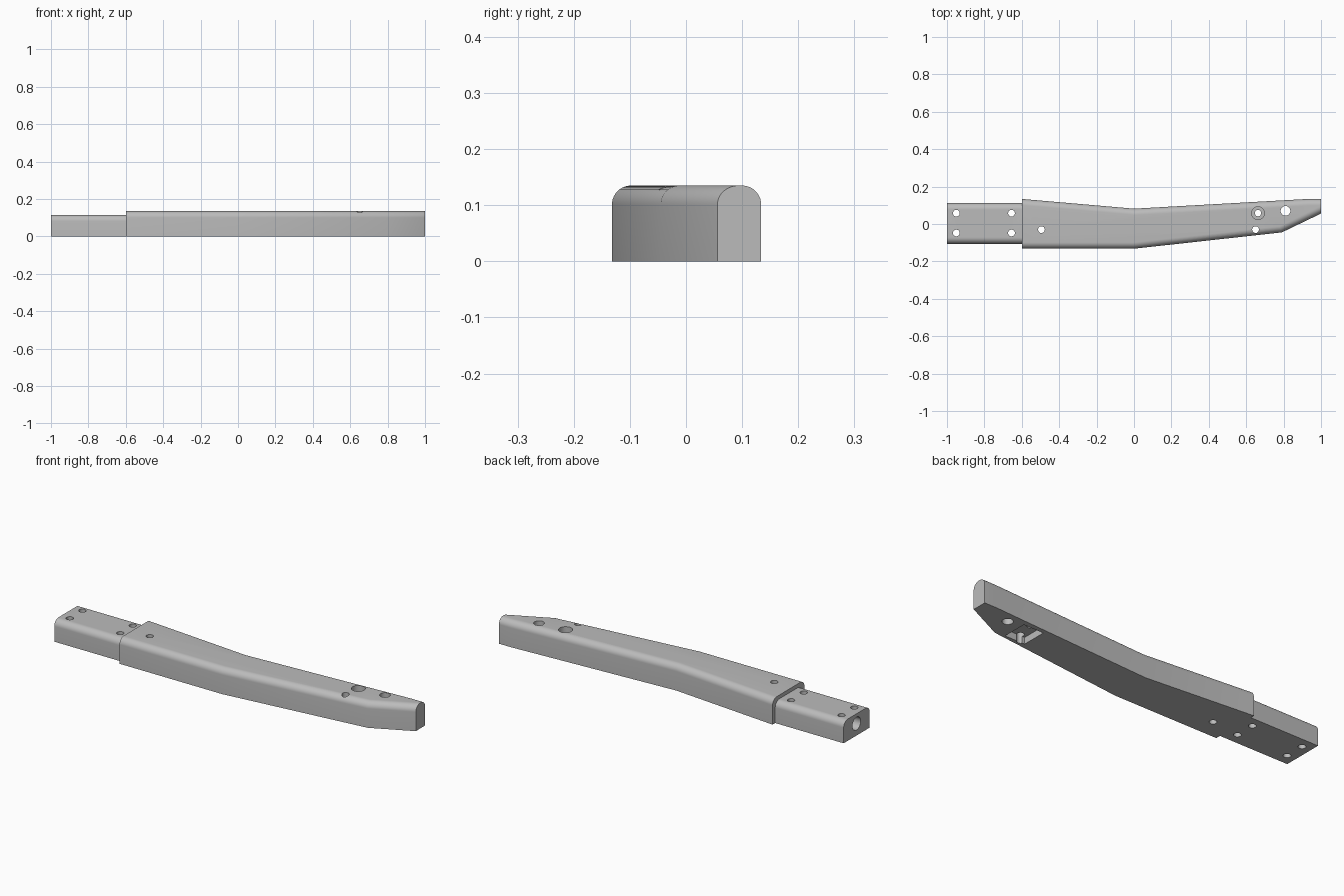
import bpy
import bmesh
from mathutils import Matrix

cube = bpy.data.objects.get("Cube")
if cube:
    bpy.data.objects.remove(cube, do_unlink=True)

grey = bpy.data.materials.new("plain grey")
grey.use_nodes = True
grey.diffuse_color = (0.5, 0.5, 0.5, 1)
grey.node_tree.nodes["Principled BSDF"].inputs["Base Color"].default_value = grey.diffuse_color


def add_object(name, bm):
    bmesh.ops.recalc_face_normals(bm, faces=bm.faces)
    mesh = bpy.data.meshes.new(name)
    bm.to_mesh(mesh)
    bm.free()
    obj = bpy.data.objects.new(name, mesh)
    mesh.materials.append(grey)
    bpy.context.collection.objects.link(obj)
    return obj


def rounded_bar(name, outline, height, radius):
    """Extrude a plan outline and round its long top edges, leaving the ends sharp."""
    bm = bmesh.new()
    face = bm.faces.new([bm.verts.new((x, y, 0)) for x, y in outline])
    top = bmesh.ops.extrude_face_region(bm, geom=[face])["geom"]
    verts = [v for v in top if isinstance(v, bmesh.types.BMVert)]
    bmesh.ops.translate(bm, verts=verts, vec=(0, 0, height))
    long_edges = [e for e in bm.edges
                  if all(v.co.z > height / 2 for v in e.verts)
                  and abs(e.verts[0].co.x - e.verts[1].co.x) > 0.01]
    bmesh.ops.bevel(bm, geom=long_edges, offset=radius, offset_type='OFFSET',
                    segments=10, profile=0.5, affect='EDGES', clamp_overlap=False)
    return add_object(name, bm)


def cut(target, bm):
    """Subtract a closed solid from the target."""
    cutter = add_object("cutter", bm)
    cutter.hide_render = True
    mod = target.modifiers.new("cut", 'BOOLEAN')
    mod.operation = 'DIFFERENCE'
    mod.solver = 'EXACT'
    mod.object = cutter
    bpy.context.view_layer.objects.active = target
    bpy.ops.object.modifier_apply(modifier=mod.name)
    bpy.data.objects.remove(cutter, do_unlink=True)


def drill(target, x, y, radius, low=-0.1, high=0.3):
    bm = bmesh.new()
    bmesh.ops.create_cone(bm, cap_ends=True, segments=32, radius1=radius, radius2=radius,
                          depth=high - low,
                          matrix=Matrix.Translation((x, y, (low + high) / 2)))
    cut(target, bm)


# Bent main body with a tapered tip
body = rounded_bar("main_body", [(-0.6, -0.132), (0, -0.132), (0.79, -0.045), (1, 0.056),
                                 (1, 0.134), (0.93, 0.134), (0, 0.082), (-0.6, 0.134)],
                   0.135, 0.034)

# Narrower tenon at the other end
tenon = rounded_bar("tenon", [(-1, -0.106), (-0.6, -0.106), (-0.6, 0.112), (-1, 0.112)],
                    0.115, 0.034)

# Square pocket in the underside
bm = bmesh.new()
bmesh.ops.create_cube(bm, size=1, matrix=Matrix.Translation((0.677, 0.029, 0))
                      @ Matrix.Diagonal((0.116, 0.132, 0.07, 1)))
cut(body, bm)

# Body holes and the counterbore
for x, y, r in [(-0.495, -0.03, 0.018), (0.65, -0.03, 0.018),
                (0.663, 0.058, 0.017), (0.81, 0.07, 0.026)]:
    drill(body, x, y, r)
drill(body, 0.663, 0.058, 0.034, low=0.085)

# Four tenon holes
for x in (-0.95, -0.655):
    for y in (-0.048, 0.058):
        drill(tenon, x, y, 0.018)

# Bore along the tenon
bm = bmesh.new()
bmesh.ops.create_cone(bm, cap_ends=True, segments=32, radius1=0.034, radius2=0.034, depth=0.8,
                      matrix=Matrix.Translation((-0.95, 0.004, 0.063))
                      @ Matrix.Rotation(1.5707963, 4, 'Y'))
cut(tenon, bm)

# Smooth rounded edges, sharp corners
bpy.ops.object.select_all(action='DESELECT')
for obj in (body, tenon):
    obj.select_set(True)
bpy.context.view_layer.objects.active = body
bpy.ops.object.shade_smooth_by_angle(angle=0.5)
